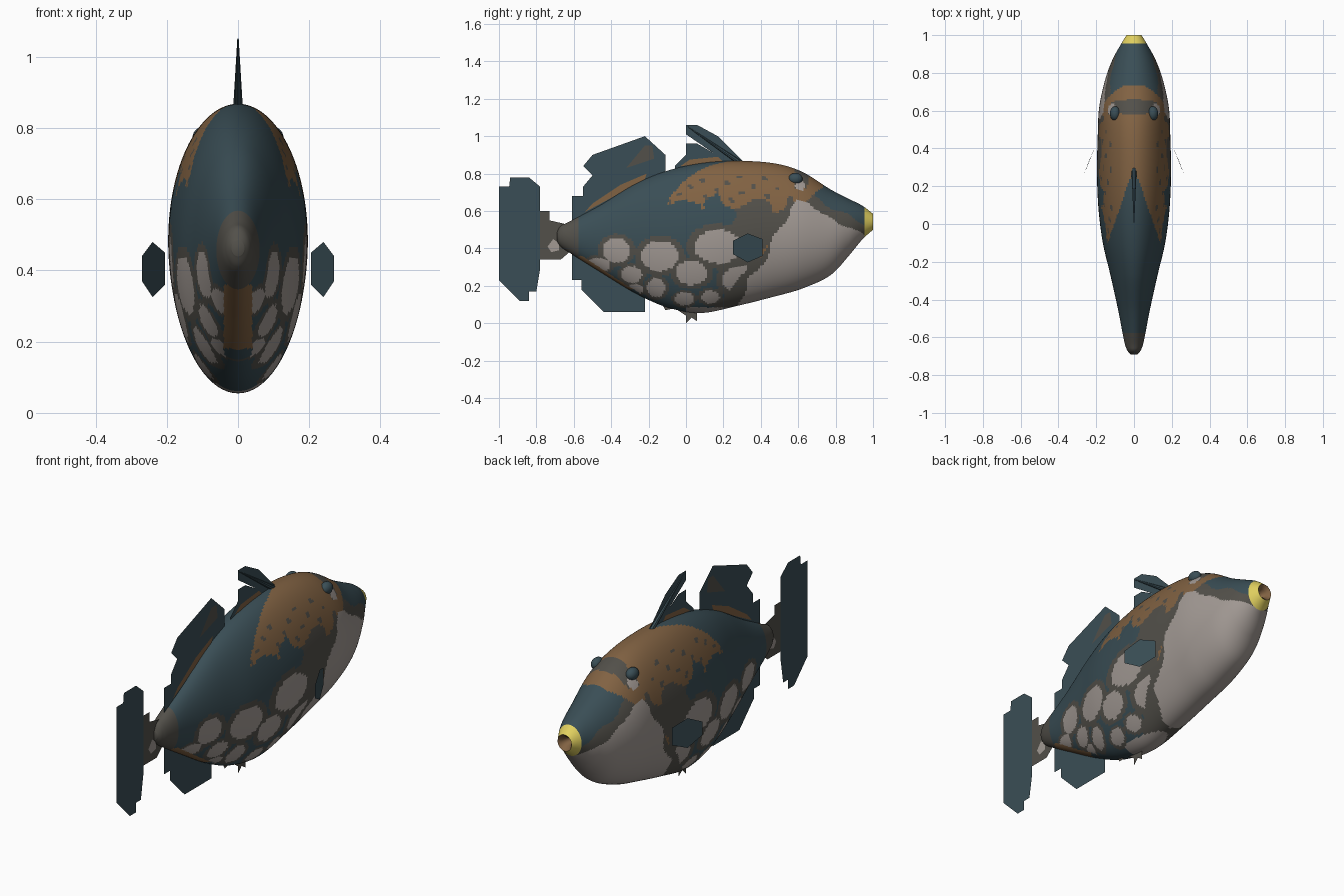
import bpy
import bmesh
import math
from mathutils import Vector

default_cube = bpy.data.objects.get("Cube")
if default_cube:
    bpy.data.objects.remove(default_cube)


# Materials
def make_material(name, red, green, blue):
    material = bpy.data.materials.new(name)
    material.use_nodes = True
    material.diffuse_color = (red, green, blue, 1)
    shader = material.node_tree.nodes["Principled BSDF"]
    shader.inputs["Base Color"].default_value = (red, green, blue, 1)
    shader.inputs["Roughness"].default_value = .8
    return material


teal = make_material("dark teal", .042, .076, .092)
grey = make_material("dark grey", .085, .08, .068)
light = make_material("light grey", .36, .32, .295)
brown = make_material("brown", .22, .122, .055)
yellow = make_material("lip yellow", .75, .63, .115)
PALETTE = [teal, grey, light, brown, yellow]
TEAL, GREY, LIGHT, BROWN, YELLOW = range(len(PALETTE))


def finish(bm, name, materials, smooth=False):
    mesh = bpy.data.meshes.new(name)
    bm.to_mesh(mesh)
    bm.free()
    for material in materials:
        mesh.materials.append(material)
    for polygon in mesh.polygons:
        polygon.use_smooth = smooth
    item = bpy.data.objects.new(name, mesh)
    bpy.context.collection.objects.link(item)
    return item


# Smooth curve through the profile stations
def smooth_stations(stations, steps):
    points = [Vector(station) for station in stations]
    result = []
    for i in range(len(points) - 1):
        before, start = points[max(i - 1, 0)], points[i]
        end, after = points[i + 1], points[min(i + 2, len(points) - 1)]
        for step in range(steps):
            t = step / steps
            result.append(start + (end - before) * (t / 2)
                          + (before * 2 - start * 5 + end * 4 - after) * (t * t / 2)
                          + (start * 3 - before - end * 3 + after) * (t ** 3 / 2))
    result.append(points[-1])
    return result


# Oval rings joined along y; each station is (y, top, bottom, half width)
def loft(name, stations, segments, materials, rule=None):
    bm = bmesh.new()
    rings = []
    for y, top, bottom, width in stations:
        ring = []
        for k in range(segments):
            angle = math.tau * k / segments
            height = (top + bottom) / 2 + math.cos(angle) * (top - bottom) / 2
            ring.append(bm.verts.new((width * math.sin(angle), y, height)))
        rings.append(ring)
    for first, second in zip(rings, rings[1:]):
        for k in range(segments):
            n = (k + 1) % segments
            bm.faces.new((first[k], first[n], second[n], second[k]))
    bm.faces.new(rings[0])
    bm.normal_update()
    bmesh.ops.recalc_face_normals(bm, faces=bm.faces)
    if rule:
        for face in bm.faces:
            face.material_index = rule(*face.calc_center_median())
    return finish(bm, name, materials, True)


# Flank spots as (y, z, radius along y, radius along z)
SPOTS = [(-.37, .39, .075, .065), (-.14, .36, .1, .08), (.17, .41, .125, .09),
         (-.47, .31, .065, .04), (-.29, .26, .055, .045), (-.16, .19, .05, .05),
         (.03, .27, .085, .065), (.3, .23, .105, .075), (-.01, .13, .05, .035),
         (.13, .14, .05, .035), (.24, .1, .06, .03), (-.27, .18, .04, .03)]


def spot_distance(y, z):
    return min(math.hypot((y - cy) / ry, (z - cz) / rz) for cy, cz, ry, rz in SPOTS)


# Body pattern by position
def body_colour(x, y, z):
    side = abs(x)
    wobble = .012 * math.sin(31 * y + 4 * z) + .012 * math.sin(43 * z - 17 * y)
    if y > .955:
        return YELLOW
    slope = z + .55 * (y - .6) + wobble * .6
    # Pale cheek and belly
    if slope < .66 and y > .28 + .55 * (z - .1) + wobble:
        return LIGHT
    if y > 0 and z < .085:
        return LIGHT
    # Muzzle and its lower border
    if y > .73 - .9 * max(0, .73 - z) + wobble * .5:
        return TEAL if slope > .72 else GREY
    # Band across the eyes, with a pale patch below each eye
    if math.hypot(y - .61, z - .735) < .027:
        return LIGHT
    if .585 < y + wobble * .5 < .65 and z > .72:
        return GREY
    # Brown saddle with a dark wedge and speckles
    if z > .64 + wobble * 2 and y > -.1 + abs(z - .66) * .5 + wobble:
        if side < (.3 - y) * .35:
            return TEAL
        speckle = math.sin(47 * y + 9 * z) * math.sin(71 * z + 8 * y)
        if speckle > .72 and z < .79 and y < .5:
            return GREY
        return BROWN
    # Tail root and underside
    if y < -.58:
        return GREY
    if y < -.25 and side < .04 and z < .36:
        return BROWN if z > .18 else TEAL
    # Spots and their borders
    distance = spot_distance(y, z)
    if distance < 1 + wobble:
        return LIGHT
    if math.hypot((y - .45) * 1.5, z - .37) < .055 + wobble:
        return BROWN
    if distance < 1.35 or (y > .27 + wobble * 3 and z < .68):
        return GREY
    return TEAL


body_profile = [(-.69, .485, .44, .018), (-.67, .52, .41, .035), (-.62, .545, .375, .052),
                (-.46, .63, .275, .083), (-.27, .745, .16, .125), (-.1, .815, .085, .165),
                (.08, .855, .055, .188), (.27, .868, .092, .196), (.47, .855, .142, .192),
                (.62, .81, .185, .184), (.77, .717, .255, .151), (.87, .665, .36, .114),
                (.94, .63, .445, .076), (1, .585, .5, .04)]
loft("body", smooth_stations(body_profile, 18), 144, PALETTE, body_colour)

# Mouth opening
loft("mouth_cavity", [(.94, .55, .53, .01), (.98, .565, .52, .026), (1, .585, .5, .04)],
     32, [brown])


# Flat sheets standing along the centre line
def fin_sheet(name, outline, material, offset=0):
    bm = bmesh.new()
    for x in ([offset, -offset] if offset else [0]):
        bm.faces.new([bm.verts.new((x, y, z)) for y, z in outline])
    bmesh.ops.triangulate(bm, faces=bm.faces)
    return finish(bm, name, [material])


fin_sheet("tail_fin", [(-1, .73), (-.94, .73), (-.94, .78), (-.84, .78), (-.84, .73),
                       (-.78, .73), (-.78, .29), (-.8, .29), (-.8, .17), (-.84, .17),
                       (-.84, .12), (-.89, .12), (-1, .23)], teal)
fin_sheet("tail_fin_root", [(-.78, .6), (-.73, .6), (-.73, .55), (-.6, .52), (-.6, .4),
                            (-.67, .4), (-.67, .34), (-.78, .34)], grey)
fin_sheet("tail_fin_spot", [(-.74, .41), (-.71, .45), (-.68, .43), (-.68, .39), (-.72, .38)],
          light, .002)
fin_sheet("rear_dorsal_fin", [(-.61, .5), (-.61, .68), (-.55, .68), (-.55, .73), (-.5, .79),
                              (-.55, .84), (-.5, .84), (-.5, .9), (-.22, .9), (-.27, .95),
                              (-.22, 1), (-.11, .9), (-.14, .89), (-.11, .75)], teal)
fin_sheet("dorsal_fin_streak", [(-.54, .595), (-.5, .64), (-.35, .74), (-.21, .8),
                                (-.22, .77), (-.4, .67)], brown, .002)
fin_sheet("dorsal_fin_patch", [(-.32, .83), (-.27, .89), (-.22, .9), (-.22, .95), (-.18, .95),
                               (-.17, .88)], grey, .002)
fin_sheet("front_dorsal_membrane", [(-.06, .8), (-.06, .84), (0, .9), (0, .96), (.06, .96),
                                    (.2, .88), (.26, .84)], teal)
fin_sheet("dorsal_membrane_streak", [(-.03, .84), (.02, .875), (.17, .89), (.2, .86)],
          brown, .002)
fin_sheet("dorsal_spine_web", [(0, 1.01), (0, 1.06), (.06, 1.06), (.13, 1), (.17, 1),
                               (.31, .86), (.22, .86)], teal)
fin_sheet("anal_fin", [(-.61, .42), (-.61, .23), (-.56, .23), (-.56, .18), (-.44, .06),
                       (-.22, .06), (-.22, .22)], teal)
fin_sheet("belly_barbs", [(-.15, .14), (-.11, .07), (-.06, .08), (0, .04), (0, 0),
                          (.03, .03), (.06, .01), (.06, .1)], grey)

# Dorsal spine
base, tip = Vector((0, .3, .85)), Vector((0, .01, 1.05))
bpy.ops.mesh.primitive_cone_add(vertices=8, radius1=.014, radius2=.002,
                                depth=(tip - base).length, location=(base + tip) / 2,
                                rotation=(tip - base).to_track_quat("Z", "Y").to_euler())
spine = bpy.context.object
spine.name = "dorsal_spine"
spine.data.materials.append(teal)

# Eyes and side fins
for side, label in ((1, "left"), (-1, "right")):
    bpy.ops.mesh.primitive_uv_sphere_add(segments=20, ring_count=12, radius=1,
                                         location=(side * .1, .585, .772))
    eye = bpy.context.object
    eye.name = label + "_eye"
    eye.scale = (.028, .038, .031)
    eye.data.materials.append(teal)
    bpy.ops.object.shade_smooth()

    bm = bmesh.new()
    outline = [(.205, .41, .36), (.205, .41, .45), (.24, .33, .48), (.27, .25, .44),
               (.27, .25, .37), (.24, .33, .325)]
    bm.faces.new([bm.verts.new((side * x, y, z)) for x, y, z in outline])
    finish(bm, label + "_pectoral_fin", [teal])
